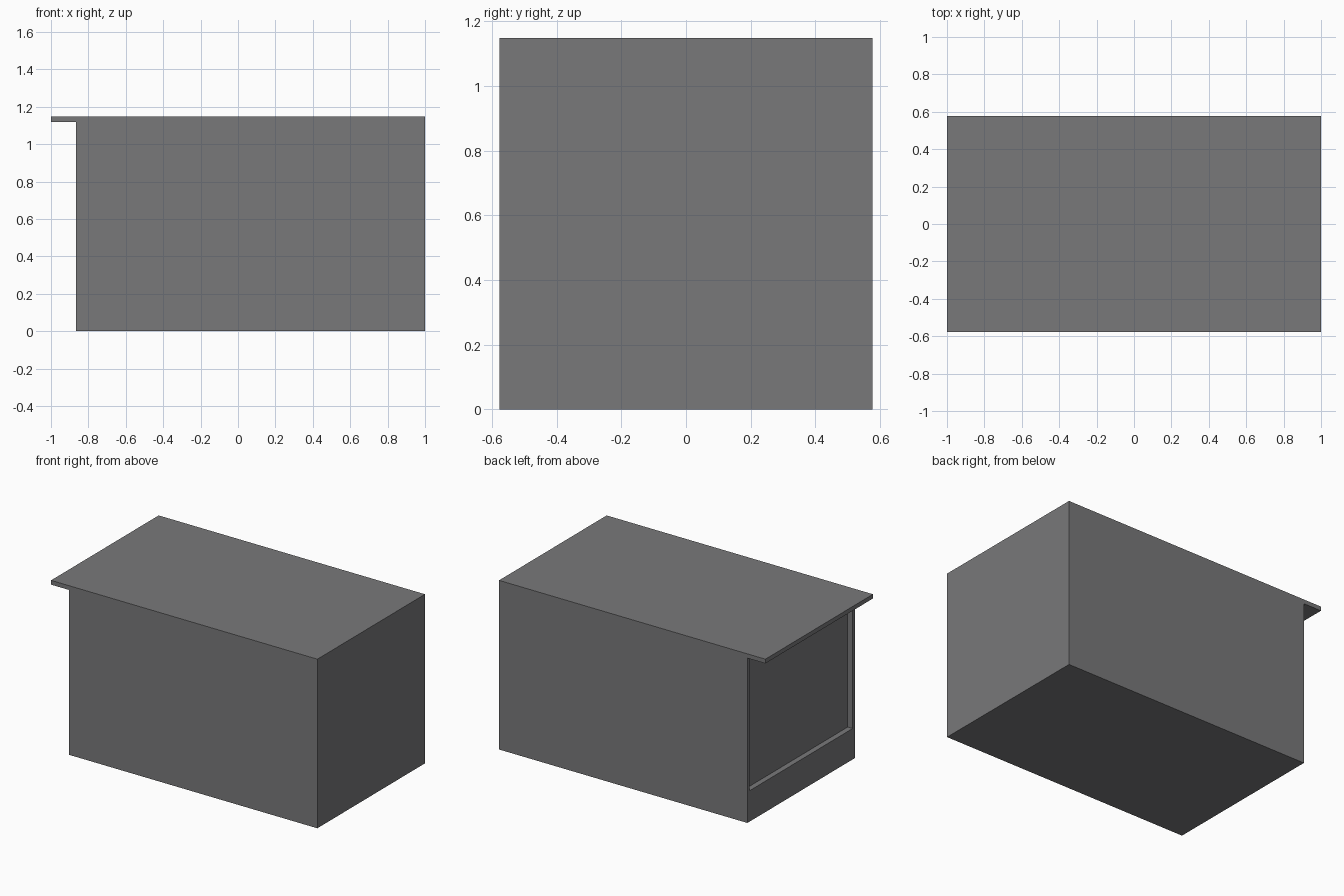
import bpy

if "Cube" in bpy.data.objects:
    bpy.data.objects.remove(bpy.data.objects["Cube"])

H = 1.148      # total height
W = 0.577      # half depth
X0 = -0.865    # open end of the body
ROOF = 1.119   # underside of the overhanging top

grey = bpy.data.materials.new("neutral grey")
grey.diffuse_color = (0.19, 0.19, 0.195, 1)
grey.use_nodes = True
grey.node_tree.nodes["Principled BSDF"].inputs["Base Color"].default_value = grey.diffuse_color


def prism(name, profile, y0, y1):
    """Extrude a clockwise or counter-clockwise (x, z) profile from y0 to y1."""
    n = len(profile)
    verts = [(x, y0, z) for x, z in profile] + [(x, y1, z) for x, z in profile]
    faces = [tuple(range(n)), tuple(reversed(range(n, 2 * n)))]
    faces += [(i, i + n, (i + 1) % n + n, (i + 1) % n) for i in range(n)]
    me = bpy.data.meshes.new(name)
    me.from_pydata(verts, [], faces)
    me.materials.append(grey)
    ob = bpy.data.objects.new(name, me)
    bpy.context.collection.objects.link(ob)
    return ob


# Cabinet body with the overhanging top in one piece
body = prism("cabinet", [(X0, 0), (1, 0), (1, H), (-1, H), (-1, ROOF), (X0, ROOF)], -W, W)

# Shallow recess in the left end, above the kick board and between the side edges
cutter = prism("recess_cutter",
               [(X0 - 0.05, 0.21), (X0 + 0.037, 0.21), (X0 + 0.037, ROOF), (X0 - 0.05, ROOF)],
               -W + 0.025, W - 0.025)
cutter.hide_render = True
cutter.hide_viewport = True

cut = body.modifiers.new("recess", 'BOOLEAN')
cut.operation = 'DIFFERENCE'
cut.solver = 'EXACT'
cut.object = cutter
